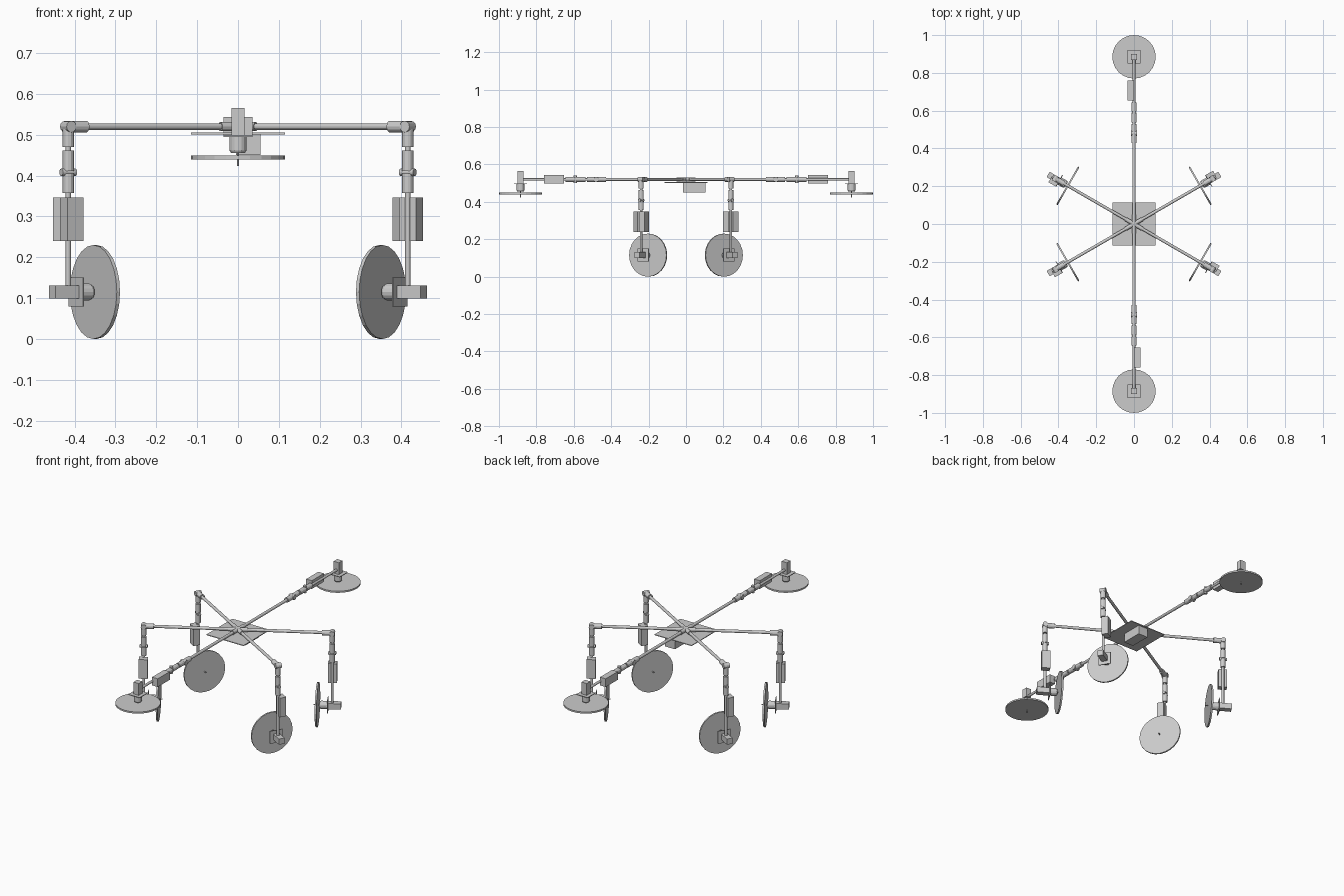
import bpy, bmesh
from math import radians
from mathutils import Matrix, Vector

if "Cube" in bpy.data.objects:
    bpy.data.objects.remove(bpy.data.objects["Cube"])

grey = bpy.data.materials.new("light_grey")
grey.use_nodes = True
GREY = (0.6, 0.6, 0.6, 1)
grey.diffuse_color = GREY
grey.node_tree.nodes["Principled BSDF"].inputs["Base Color"].default_value = GREY

ARM_Z, HINGE, LEG, DISC_R = 0.52, 0.48, 0.405, 0.115


def finish(name, bm, frame):
    mesh = bpy.data.meshes.new(name)
    bm.to_mesh(mesh)
    bm.free()
    mesh.materials.append(grey)
    obj = bpy.data.objects.new(name, mesh)
    obj.matrix_world = frame
    bpy.context.collection.objects.link(obj)
    return obj


def box(name, frame, low, high):
    bm = bmesh.new()
    low, high = Vector(low), Vector(high)
    place = Matrix.Translation((low + high) / 2) @ Matrix.Diagonal((high - low).to_4d())
    bmesh.ops.create_cube(bm, size=1, matrix=place)
    return finish(name, bm, frame)


def rod(name, frame, start, end, r, r_end=None, sides=12):
    bm = bmesh.new()
    start, end = Vector(start), Vector(end)
    axis = end - start
    turn = axis.to_track_quat('Z', 'Y').to_matrix().to_4x4()
    bmesh.ops.create_cone(bm, cap_ends=True, segments=sides, radius1=r,
                          radius2=r if r_end is None else r_end, depth=axis.length,
                          matrix=Matrix.Translation((start + end) / 2) @ turn)
    return finish(name, bm, frame)


def along(name, frame, a, b, r):
    return rod(name, frame, (a, 0, 0), (b, 0, 0), r)


def inner_arm(tag, frame):
    # Frame origin is the hub centre, x runs outward
    along("hub_socket_" + tag, frame, 0, 0.05, 0.011)
    along("inner_tube_" + tag, frame, 0.02, HINGE, 0.008)
    along("hinge_collar_" + tag, frame, 0.428, 0.476, 0.014)
    rod("hinge_pin_" + tag, frame, (HINGE, -0.016, 0), (HINGE, 0.016, 0), 0.014)


def outer_arm(tag, frame):
    # Frame origin is the hinge, x runs towards the motor
    along("outer_tube_" + tag, frame, 0, LEG, 0.007)
    for i, (a, b) in enumerate([(0.006, 0.05), (0.058, 0.109), (0.115, 0.163)]):
        along(f"collar_{i + 1}_{tag}", frame, a, b, 0.014)
    rod("lock_pin_" + tag, frame, (0.112, 0, -0.02), (0.112, 0, 0.02), 0.009)
    box("controller_box_" + tag, frame, (0.173, 0, -0.023), (0.28, 0.035, 0.023))

    # Motor mount, motor and rotor disc
    motor = frame @ Matrix.Translation((LEG, 0, 0))
    box("motor_clamp_" + tag, motor, (-0.016, -0.016, -0.022), (0.016, 0.016, 0.045))
    box("mount_plate_" + tag, motor, (-0.035, -0.035, -0.025), (0.035, 0.035, -0.021))
    rod("motor_" + tag, motor, (0, 0, -0.025), (0, 0, -0.058), 0.021, sides=16)
    rod("motor_bell_" + tag, motor, (0, 0, -0.058), (0, 0, -0.065), 0.021, 0.017, sides=16)
    rod("motor_shaft_" + tag, motor, (0, 0, -0.06), (0, 0, -0.096), 0.003, sides=8)
    rod("rotor_disc_" + tag, motor, (0, 0, -0.071), (0, 0, -0.08), DISC_R, sides=24)


# Six arms: front and back stretched out, the others folded down
centre = Matrix.Translation((0, 0, ARM_Z))
arms = [("left_front", -30, True), ("left_back", 30, True), ("back", 90, False),
        ("right_back", 150, True), ("right_front", 210, True), ("front", 270, False)]
for tag, angle, folded in arms:
    frame = centre @ Matrix.Rotation(radians(angle), 4, 'Z')
    inner_arm(tag, frame)
    leg = frame @ Matrix.Translation((HINGE, 0, 0))
    if folded:
        leg = leg @ Matrix.Rotation(radians(90), 4, 'Y')
    outer_arm(tag, leg)

# Body plate and the box hung beneath it
box("body_plate", centre, (-0.115, -0.115, -0.019), (0.115, 0.115, -0.015))
box("battery_box", centre, (-0.005, -0.015, -0.07), (0.055, 0.105, -0.019))
